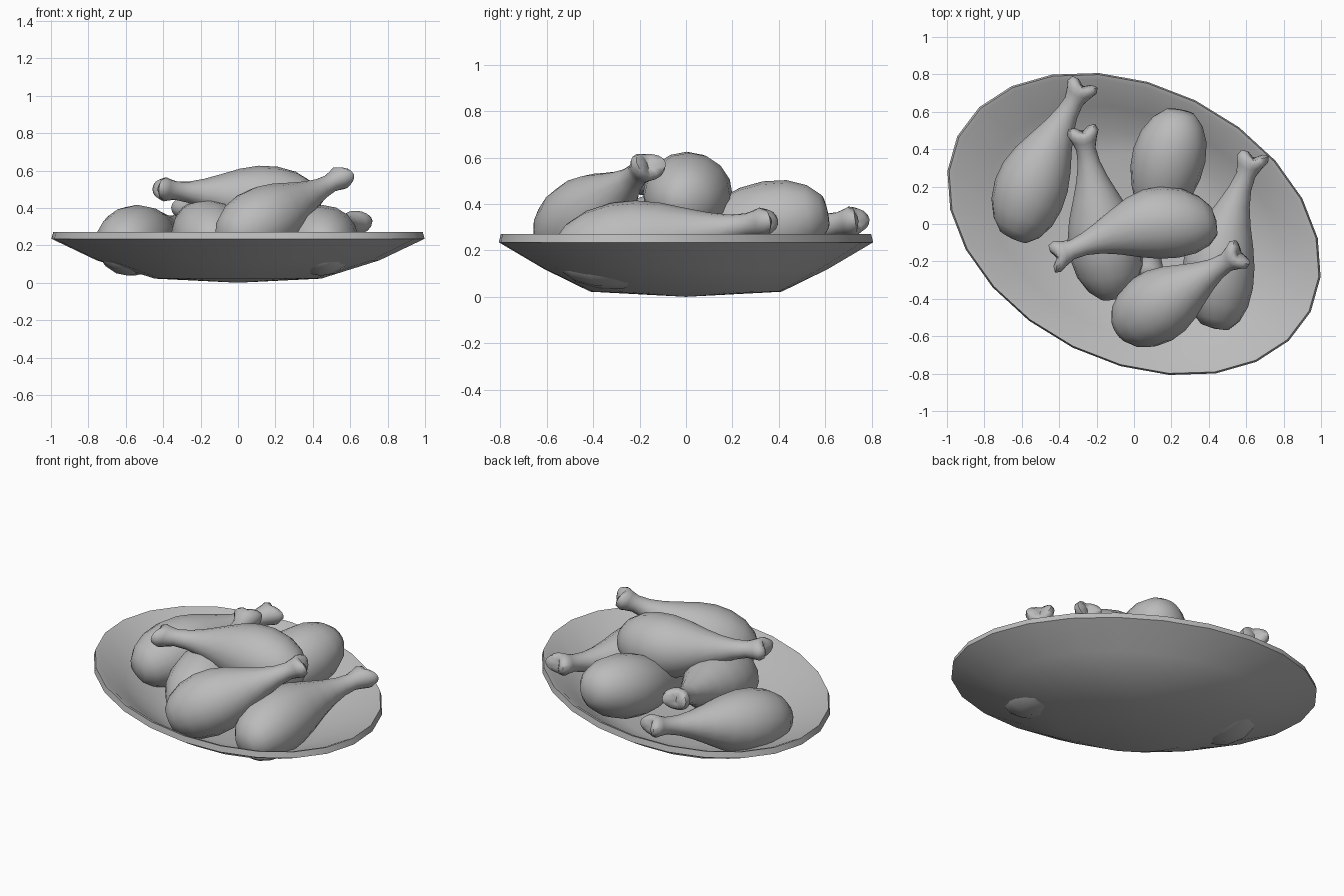
import bpy
import bmesh
from math import sin, cos, pi, radians
from mathutils import Vector

cube = bpy.data.objects.get("Cube")
if cube:
    bpy.data.objects.remove(cube, do_unlink=True)

GREY = (0.5, 0.5, 0.5, 1)
grey = bpy.data.materials.new("plain_grey")
grey.use_nodes = True
grey.diffuse_color = GREY
grey.node_tree.nodes["Principled BSDF"].inputs["Base Color"].default_value = GREY


def skin(name, start, rings, end, angle):
    """Close a list of rings with a point at each end and make the object."""
    bm = bmesh.new()
    loops = [[bm.verts.new(p) for p in ring] for ring in rings]
    first, last = bm.verts.new(start), bm.verts.new(end)
    n = len(loops[0])
    for i in range(n):
        j = (i + 1) % n
        bm.faces.new((first, loops[0][j], loops[0][i]))
        bm.faces.new((last, loops[-1][i], loops[-1][j]))
        for a, b in zip(loops, loops[1:]):
            bm.faces.new((a[i], a[j], b[j], b[i]))
    bmesh.ops.recalc_face_normals(bm, faces=bm.faces)
    mesh = bpy.data.meshes.new(name)
    bm.to_mesh(mesh)
    bm.free()
    mesh.materials.append(grey)
    obj = bpy.data.objects.new(name, mesh)
    bpy.context.collection.objects.link(obj)
    bpy.ops.object.select_all(action="DESELECT")
    obj.select_set(True)
    bpy.context.view_layer.objects.active = obj
    bpy.ops.object.shade_smooth_by_angle(angle=radians(angle))
    return obj


# Oval platter: long radius, short radius and height, from the foot round to the well
PLATTER = [(0.46, 0.40, 0.022), (0.80, 0.56, 0.12), (1.055, 0.738, 0.235),
           (1.045, 0.73, 0.27), (1.02, 0.705, 0.262), (0.82, 0.58, 0.165),
           (0.62, 0.46, 0.085), (0.44, 0.36, 0.055)]
SIDES = 24
oval = [[(a * cos(2 * pi * i / SIDES), b * sin(2 * pi * i / SIDES), z)
         for i in range(SIDES)] for a, b, z in PLATTER]
platter = skin("platter", (0, 0, 0), oval, (0, 0, 0.045), 30)
platter.rotation_euler.z = radians(-26.4)

# Drumstick outline: position along the leg, radius
LEG = [(0.015, 0.08), (0.07, 0.135), (0.16, 0.178), (0.27, 0.196), (0.38, 0.19),
       (0.49, 0.162), (0.6, 0.12), (0.7, 0.084), (0.79, 0.06), (0.87, 0.052),
       (0.92, 0.06), (0.955, 0.068), (0.985, 0.055), (0.985, 0.03)]


def drumstick(name, fat_end, bone_end, bend=0.0, segments=16):
    """Lathe a leg between two points, bowed sideways, with a two-lobed knuckle."""
    p, q = Vector(fat_end), Vector(bone_end)
    along = q - p
    side = along.cross(Vector((0, 0, 1))).normalized()
    up = side.cross(along).normalized()

    def axis(t):
        return p + along * t + side * bend * sin(pi * t)

    rings = []
    for t, r in LEG:
        knuckle = max(0, (t - 0.87) / 0.115)
        ring = []
        for i in range(segments):
            a = 2 * pi * i / segments
            lobe = 0.035 * knuckle * (abs(cos(a)) - 0.6)
            ring.append(axis(t) + along * lobe
                        + side * r * cos(a) * (1 + 0.35 * knuckle)
                        + up * r * sin(a) * 0.95)
        rings.append(ring)
    skin(name, p, rings, axis(0.965), 60)


drumstick("left_back_drumstick", (-0.65, -0.08, 0.18), (-0.26, 0.76, 0.335), -0.03)
drumstick("middle_drumstick", (-0.10, -0.40, 0.19), (-0.28, 0.52, 0.41))
drumstick("back_drumstick", (0.25, 0.61, 0.37), (0.08, -0.29, 0.17), 0.02)
drumstick("right_drumstick", (0.43, -0.56, 0.18), (0.65, 0.38, 0.33), -0.06)
drumstick("top_drumstick", (0.44, 0.02, 0.41), (-0.44, -0.19, 0.505), 0.065)
drumstick("front_drumstick", (-0.08, -0.57, 0.21), (0.58, -0.15, 0.58))
